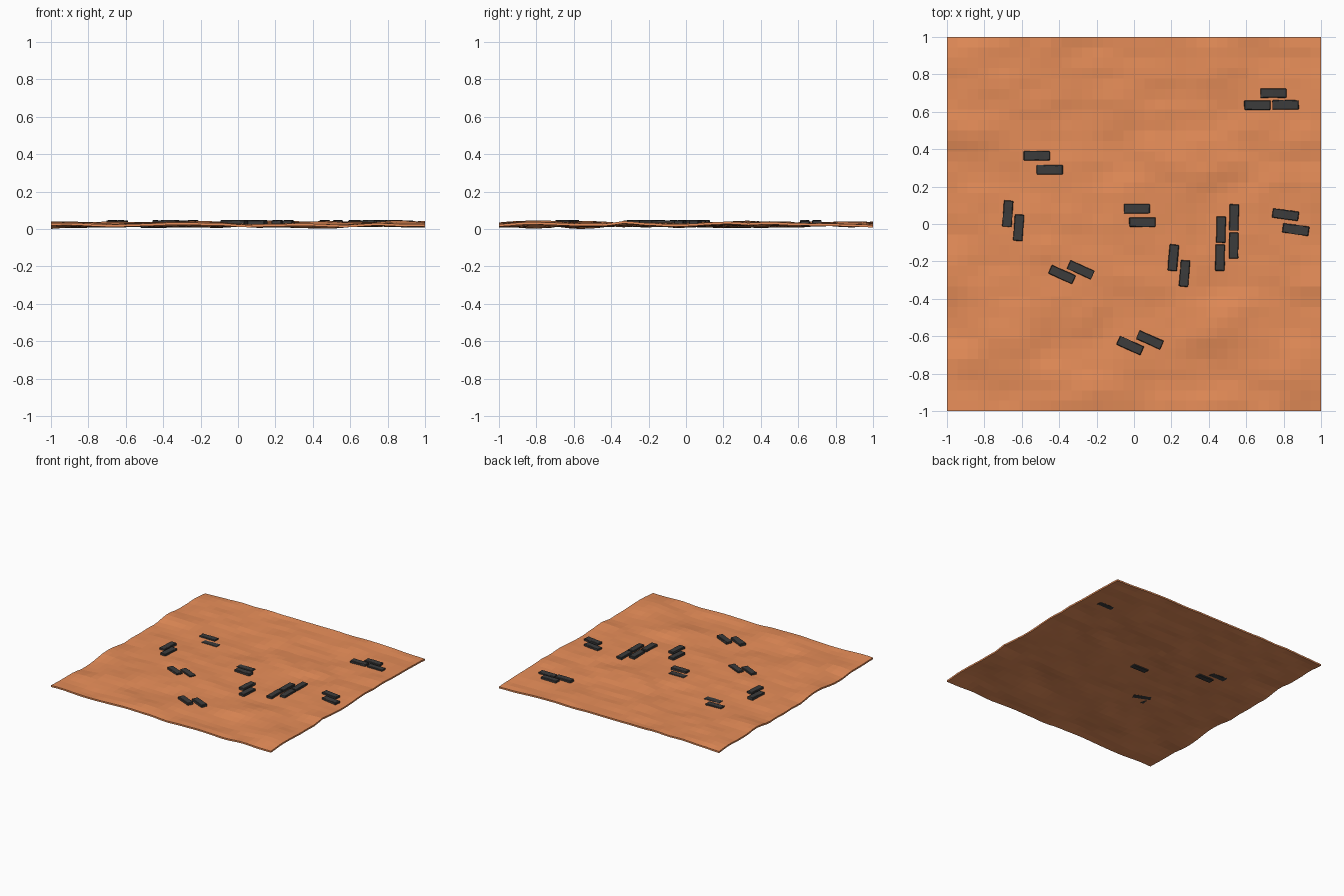
import bpy, bmesh, math, random
from mathutils import Vector, Matrix, noise

if "Cube" in bpy.data.objects:
    bpy.data.objects.remove(bpy.data.objects["Cube"])

random.seed(4)


def material(name, rgb):
    m = bpy.data.materials.new(name)
    m.diffuse_color = (*rgb, 1)
    m.use_nodes = True
    m.node_tree.nodes["Principled BSDF"].inputs["Base Color"].default_value = m.diffuse_color
    return m


clay = material("orange_clay", (0.80, 0.27, 0.10))
slate = material("dark_slate", (0.045, 0.045, 0.045))

# x, y, turn in degrees, vertical offset of each paving brick
BRICKS = [
    (0.745, 0.70, 0, 0), (0.66, 0.635, 0, 0), (0.81, 0.637, 0, -0.003),
    (-0.52, 0.365, 0, -0.009), (-0.45, 0.29, 0, -0.015),
    (-0.675, 0.055, 86, 0), (-0.617, -0.02, 86, 0),
    (0.015, 0.082, 0, -0.010), (0.045, 0.01, 0, 0),
    (0.465, -0.03, 89, 0), (0.535, 0.035, 89, 0),
    (0.46, -0.18, 89, 0), (0.533, -0.115, 89, 0),
    (0.81, 0.05, -8, 0), (0.865, -0.03, -8, 0),
    (0.21, -0.18, 85, 0), (0.27, -0.265, 85, 0),
    (-0.385, -0.27, -24, 0), (-0.285, -0.245, -24, 0),
    (-0.02, -0.65, -24, 0), (0.085, -0.62, -24, 0),
]


# Uneven ground, calmer close to the bricks
def bump(x, y):
    n = noise.noise(Vector((x * 2.2, y * 3.2, 3.7)))
    n += 0.5 * noise.noise(Vector((x * 5.5, y * 7.5, 9.1)))
    d = min(math.hypot(x - b[0], y - b[1]) for b in BRICKS)
    return n * (1 - 0.75 * math.exp(-(d / 0.15) ** 2))


bm = bmesh.new()
bmesh.ops.create_grid(bm, x_segments=36, y_segments=36, size=1.0)
raw = [bump(v.co.x, v.co.y) for v in bm.verts]
peak = max(abs(r) for r in raw)
for v, r in zip(bm.verts, raw):
    v.co.z = 0.031 + 0.017 * r / peak
mesh = bpy.data.meshes.new("ground")
bm.to_mesh(mesh)
bm.free()
mesh.materials.append(clay)
ground = bpy.data.objects.new("ground", mesh)
bpy.context.collection.objects.link(ground)

# Thin underside, dropped straight down so the outline stays square
bm = bmesh.new()
bm.from_mesh(mesh)
ext = bmesh.ops.extrude_face_region(bm, geom=bm.faces[:], use_keep_orig=True)
for g in ext["geom"]:
    if isinstance(g, bmesh.types.BMVert):
        g.co.z -= 0.013
bmesh.ops.recalc_face_normals(bm, faces=bm.faces[:])
bm.to_mesh(mesh)
bm.free()


# Worn bricks: chamfered blocks with slightly jittered corners
def brick(i, x, y, turn, dz):
    bm = bmesh.new()
    bmesh.ops.create_cube(bm, size=1.0)
    bmesh.ops.scale(bm, vec=(0.14, 0.05, 0.026), verts=bm.verts[:])
    bmesh.ops.subdivide_edges(
        bm, edges=[e for e in bm.edges if e.calc_length() > 0.1], cuts=3)
    sharp = [e for e in bm.edges if e.calc_face_angle(0) > 1]
    bmesh.ops.bevel(bm, geom=sharp, offset=0.003, segments=1, affect='EDGES')
    for v in bm.verts:
        v.co += Vector([random.uniform(-0.001, 0.001) for _ in range(3)])
    me = bpy.data.meshes.new("brick")
    bm.to_mesh(me)
    bm.free()
    me.materials.append(slate)
    ob = bpy.data.objects.new(f"brick_{i:02d}", me)
    ob.matrix_world = (Matrix.Translation((x, y, 0.034 + dz))
                       @ Matrix.Rotation(math.radians(turn), 4, 'Z'))
    bpy.context.collection.objects.link(ob)


for i, b in enumerate(BRICKS):
    brick(i + 1, *b)
